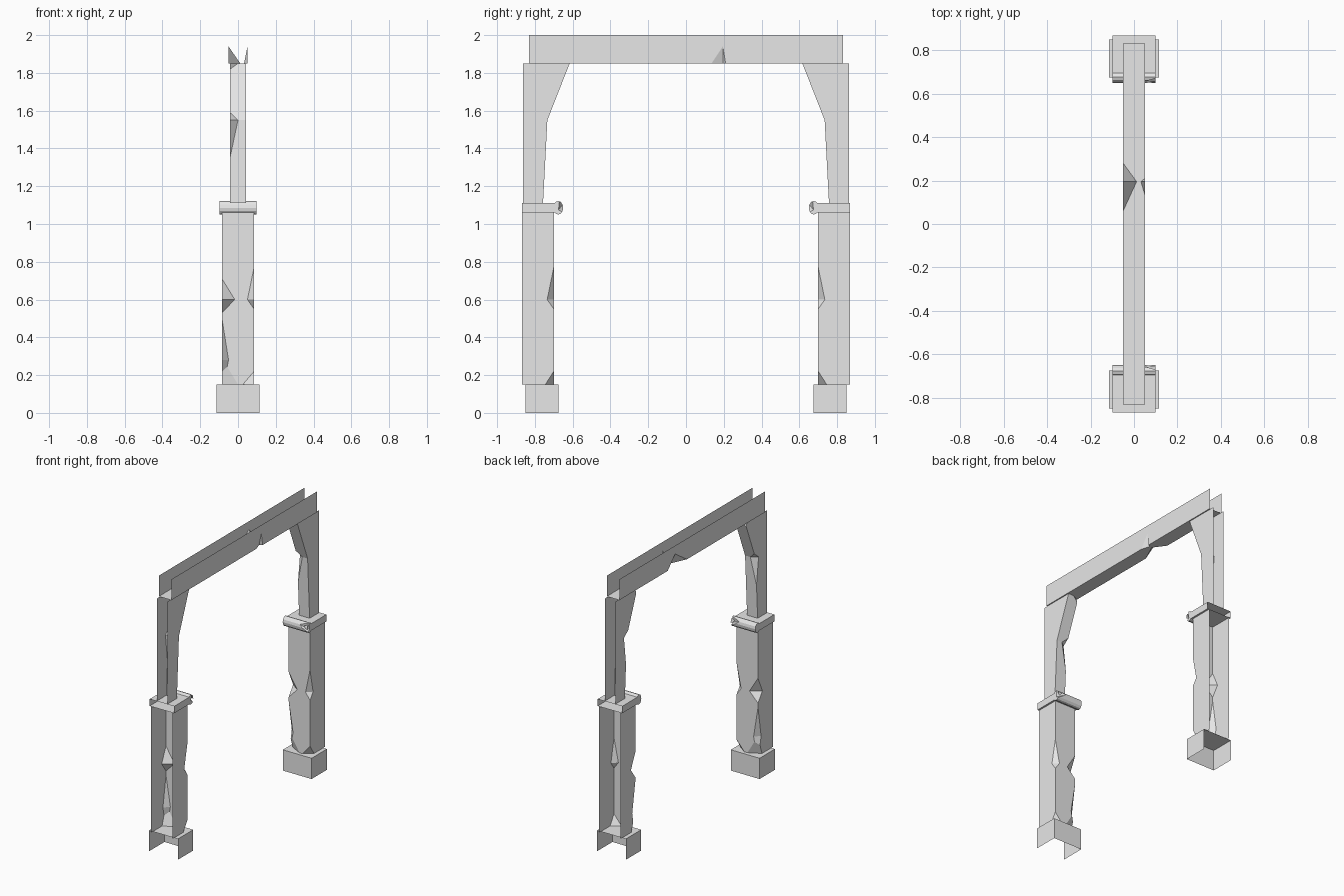
import bpy, bmesh, math
from mathutils import Vector

old = bpy.data.objects.get("Cube")
if old:
    bpy.data.objects.remove(old)

# Single pale stone colour
stone = bpy.data.materials.new("pale_grey")
stone.use_nodes = True
stone.diffuse_color = (0.8, 0.8, 0.8, 1)
for node in stone.node_tree.nodes:
    if node.type == 'BSDF_PRINCIPLED':
        node.inputs["Base Color"].default_value = (0.8, 0.8, 0.8, 1)


def to_object(bm, name):
    bmesh.ops.recalc_face_normals(bm, faces=bm.faces[:])
    mesh = bpy.data.meshes.new(name)
    bm.to_mesh(mesh)
    bm.free()
    mesh.materials.append(stone)
    ob = bpy.data.objects.new(name, mesh)
    bpy.context.scene.collection.objects.link(ob)
    return ob


def prism(name, half_x, profile):
    """Extrude a (y, z) outline along x."""
    bm = bmesh.new()
    face = bm.faces.new([bm.verts.new((-half_x, y, z)) for y, z in profile])
    moved = bmesh.ops.extrude_face_region(bm, geom=[face])["geom"]
    verts = [v for v in moved if isinstance(v, bmesh.types.BMVert)]
    bmesh.ops.translate(bm, verts=verts, vec=(2 * half_x, 0, 0))
    return to_object(bm, name)


def box(name, half_x, y0, y1, z0, z1):
    return prism(name, half_x, [(y0, z0), (y1, z0), (y1, z1), (y0, z1)])


def chip(ob, a, b, e0, e1):
    """Cut a notch across an edge: a, b on its two faces, e0, e1 on the edge."""
    a, b, e0, e1 = map(Vector, (a, b, e0, e1))
    mid, span = (a + b) / 2, (a - b) * 0.3
    bm = bmesh.new()
    for p in (a + span, b - span, e0 + (e0 - mid) * 0.6, e1 + (e1 - mid) * 0.6):
        bm.verts.new(p)
    bmesh.ops.convex_hull(bm, input=bm.verts[:])
    cutter = to_object(bm, "chip_cutter")
    cutter.hide_render = True
    mod = ob.modifiers.new("chip", 'BOOLEAN')
    mod.operation, mod.solver, mod.object = 'DIFFERENCE', 'EXACT', cutter
    bpy.context.view_layer.update()
    graph = bpy.context.evaluated_depsgraph_get()
    mesh = bpy.data.meshes.new_from_object(ob.evaluated_get(graph))
    ob.modifiers.clear()
    ob.data = mesh
    bpy.data.objects.remove(cutter)


def open_sides(ob, *planes):
    """Remove every face lying in a plane given as (axis, position)."""
    bm = bmesh.new()
    bm.from_mesh(ob.data)
    gone = [f for f in bm.faces if any(
        all(abs(v.co[axis] - pos) < 0.0005 for v in f.verts) for axis, pos in planes)]
    bmesh.ops.delete(bm, geom=gone, context='FACES')
    bm.to_mesh(ob.data)
    bm.free()


def mirror_y(ob):
    mod = ob.modifiers.new("other_side", 'MIRROR')
    mod.use_axis = (False, True, False)
    mod.use_mirror_merge = False


# Plinth, open underneath and towards the wall
plinth = box("plinth", 0.115, -0.85, -0.675, 0, 0.15)
open_sides(plinth, (1, -0.85), (2, 0))

# Lower pillar with broken inner edges
w, inner = 0.085, -0.70
pillar = box("pillar", w, -0.869, inner, 0.15, 1.06)
for side, reach, depth, z, low, high in [
        (-1, 0.068, 0.05, 0.60, 0.53, 0.71),
        (1, 0.035, 0.035, 0.60, 0.55, 0.77),
        (-1, 0.035, 0.035, 0.28, 0.10, 0.50),
        (-1, 0.085, 0.045, 0.15, 0.01, 0.29),
        (1, 0.06, 0.045, 0.15, 0.08, 0.22)]:
    x = side * w
    chip(pillar, (x - side * reach, inner, z), (x, inner - depth, z),
         (x, inner, low), (x, inner, high))
open_sides(pillar, (1, -0.869), (2, 0.15), (2, 1.06))

# Capital slab and its rounded nose
capital = box("capital", 0.098, -0.868, -0.69, 1.06, 1.11)
open_sides(capital, (1, -0.868), (1, -0.69))
sides = 12
ring = [2 * math.pi * i / sides for i in range(sides)]
nose = prism("capital_nose", 0.098,
             [(-0.677 + 0.027 * math.cos(t), 1.086 + 0.036 * math.sin(t)) for t in ring])
chip(nose, (0.04, -0.655, 1.10), (0.098, -0.675, 1.075),
     (0.098, -0.65, 1.06), (0.098, -0.67, 1.125))

# Upper post widening into a bracket
p = 0.042
post = prism("upper_post", p, [(-0.862, 1.11), (-0.757, 1.11), (-0.734, 1.55),
                               (-0.616, 1.85), (-0.862, 1.85)])
chip(post, (0, -0.734, 1.55), (-p, -0.768, 1.55), (-p, -0.744, 1.35), (-p, -0.718, 1.59))
chip(post, (0, -0.616, 1.85), (-p, -0.637, 1.85), (-p, -0.628, 1.82), (-p, -0.604, 1.88))
open_sides(post, (1, -0.862), (2, 1.11), (2, 1.85))

for part in (plinth, pillar, capital, nose, post):
    mirror_y(part)

# Lintel channel, open at the top and both ends, chipped below
b, under = 0.05, 1.85
lintel = box("lintel", b, -0.832, 0.832, under, 2.0)
chip(lintel, (0.012, 0.195, under), (-b, 0.195, 1.94), (-b, 0.06, under), (-b, 0.28, under))
chip(lintel, (0.032, 0.195, under), (b, 0.195, 1.94), (b, 0.135, under), (b, 0.21, under))
open_sides(lintel, (1, -0.832), (1, 0.832), (2, 2.0))
